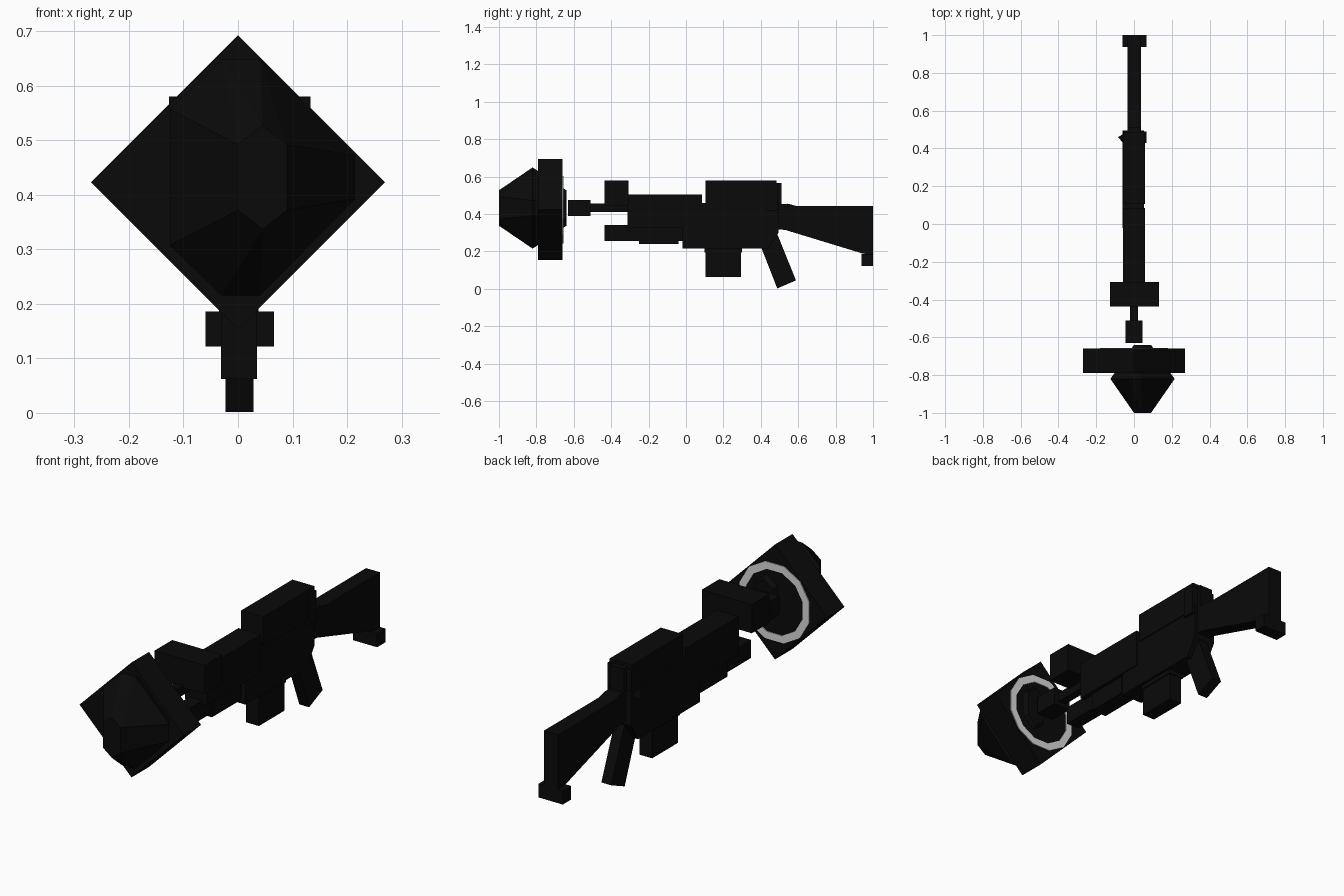
import bpy, bmesh, math

if "Cube" in bpy.data.objects:
    bpy.data.objects.remove(bpy.data.objects["Cube"])

def material(name, v):
    m = bpy.data.materials.new(name)
    m.diffuse_color = (v, v, v, 1)
    m.use_nodes = True
    m.node_tree.nodes["Principled BSDF"].inputs["Base Color"].default_value = m.diffuse_color
    return m

BLACK = material("matte black", 0.003)
PALE = material("pale grey", 0.7)

def finish(name, bm, mat):
    bmesh.ops.recalc_face_normals(bm, faces=bm.faces)
    me = bpy.data.meshes.new(name)
    bm.to_mesh(me)
    bm.free()
    me.materials.append(mat)
    ob = bpy.data.objects.new(name, me)
    bpy.context.collection.objects.link(ob)
    return ob

def extrude(name, pts, vec, mat=BLACK):
    """Prism from a flat outline pushed along vec."""
    bm = bmesh.new()
    face = bm.faces.new([bm.verts.new(p) for p in pts])
    ext = bmesh.ops.extrude_face_region(bm, geom=[face])
    bmesh.ops.translate(bm, vec=vec, verts=[v for v in ext["geom"] if isinstance(v, bmesh.types.BMVert)])
    return finish(name, bm, mat)

def side(name, x0, x1, outline):
    """Part drawn as a (y, z) outline, between x0 and x1."""
    return extrude(name, [(x0, y, z) for y, z in outline], (x1 - x0, 0, 0))

def box(name, x0, x1, y0, y1, z0, z1):
    return side(name, x0, x1, [(y0, z0), (y1, z0), (y1, z1), (y0, z1)])

# Barrel group
box("muzzle_brake", -0.045, 0.045, -0.63, -0.51, 0.39, 0.475)
box("barrel", -0.02, 0.02, -0.52, -0.30, 0.41, 0.455)
box("front_sight_block", -0.127, 0.133, -0.437, -0.307, 0.445, 0.58)
box("handguard", -0.057, 0.057, -0.312, 0.085, 0.325, 0.505)
box("under_tube", -0.033, 0.033, -0.435, 0.0, 0.255, 0.34)
box("under_grip", -0.04, 0.04, -0.25, -0.04, 0.24, 0.335)

# Receiver group
side("receiver", -0.06, 0.052, [(-0.02, 0.215), (0.44, 0.215), (0.495, 0.30),
                                (0.495, 0.46), (-0.02, 0.46)])
box("top_block", -0.057, 0.057, 0.105, 0.485, 0.44, 0.58)
box("rear_sight", -0.035, 0.035, 0.48, 0.51, 0.42, 0.565)
box("rear_collar", -0.06, 0.065, 0.43, 0.49, 0.42, 0.56)
extrude("charging_lug", [(-0.05, 0.42, 0.42), (-0.085, 0.46, 0.42), (-0.05, 0.48, 0.42)], (0, 0, 0.03))
box("magazine_well", -0.04, 0.04, 0.10, 0.30, 0.195, 0.25)
box("magazine", -0.031, 0.035, 0.105, 0.295, 0.062, 0.22)
side("grip", -0.023, 0.028, [(0.395, 0.24), (0.488, 0.002), (0.588, 0.045), (0.485, 0.30)])

# Stock
side("stock", -0.035, 0.038, [(0.48, 0.318), (0.53, 0.315), (0.94, 0.19), (1.0, 0.18),
                              (1.0, 0.443), (0.59, 0.443), (0.545, 0.455), (0.48, 0.45)])
box("butt_foot", -0.06, 0.066, 0.938, 1.0, 0.122, 0.186)

# Muzzle burst: diamond plate
C = 0.423
extrude("burst_plate", [(-0.27, -0.79, C), (0, -0.79, C - 0.27), (0.27, -0.79, C), (0, -0.79, C + 0.27)],
        (0, 0.13, 0))

# Faceted core, tapering to both ends from its widest section
bm = bmesh.new()
mid = [(-0.125, 0.125), (-0.03, 0.217), (0.04, 0.217), (0.13, 0.125), (0.215, 0.04)]
tip = [(0.0, 0.03), (0.0, 0.06), (0.045, 0.095), (0.09, 0.06)]
for s in (-1, 1):
    for x, z in mid:
        bm.verts.new((x, -0.82, 0.432 + s * z))
    for x, z in tip:
        for y in (-1.0, -0.64):
            bm.verts.new((x, y, 0.432 + s * z))
bmesh.ops.convex_hull(bm, input=bm.verts)
finish("burst_core", bm, BLACK)

# Pale ring on the back of the plate
bm = bmesh.new()
N = 12
rings = [[bm.verts.new((r * math.cos(2 * math.pi * (i + .5) / N), -0.656,
                        C + r * math.sin(2 * math.pi * (i + .5) / N))) for i in range(N)]
         for r in (0.152, 0.187)]
for i in range(N):
    j = (i + 1) % N
    bm.faces.new((rings[0][i], rings[0][j], rings[1][j], rings[1][i]))
ext = bmesh.ops.extrude_face_region(bm, geom=bm.faces[:])
bmesh.ops.translate(bm, vec=(0, -0.005, 0), verts=[v for v in ext["geom"] if isinstance(v, bmesh.types.BMVert)])
finish("burst_ring", bm, PALE)
